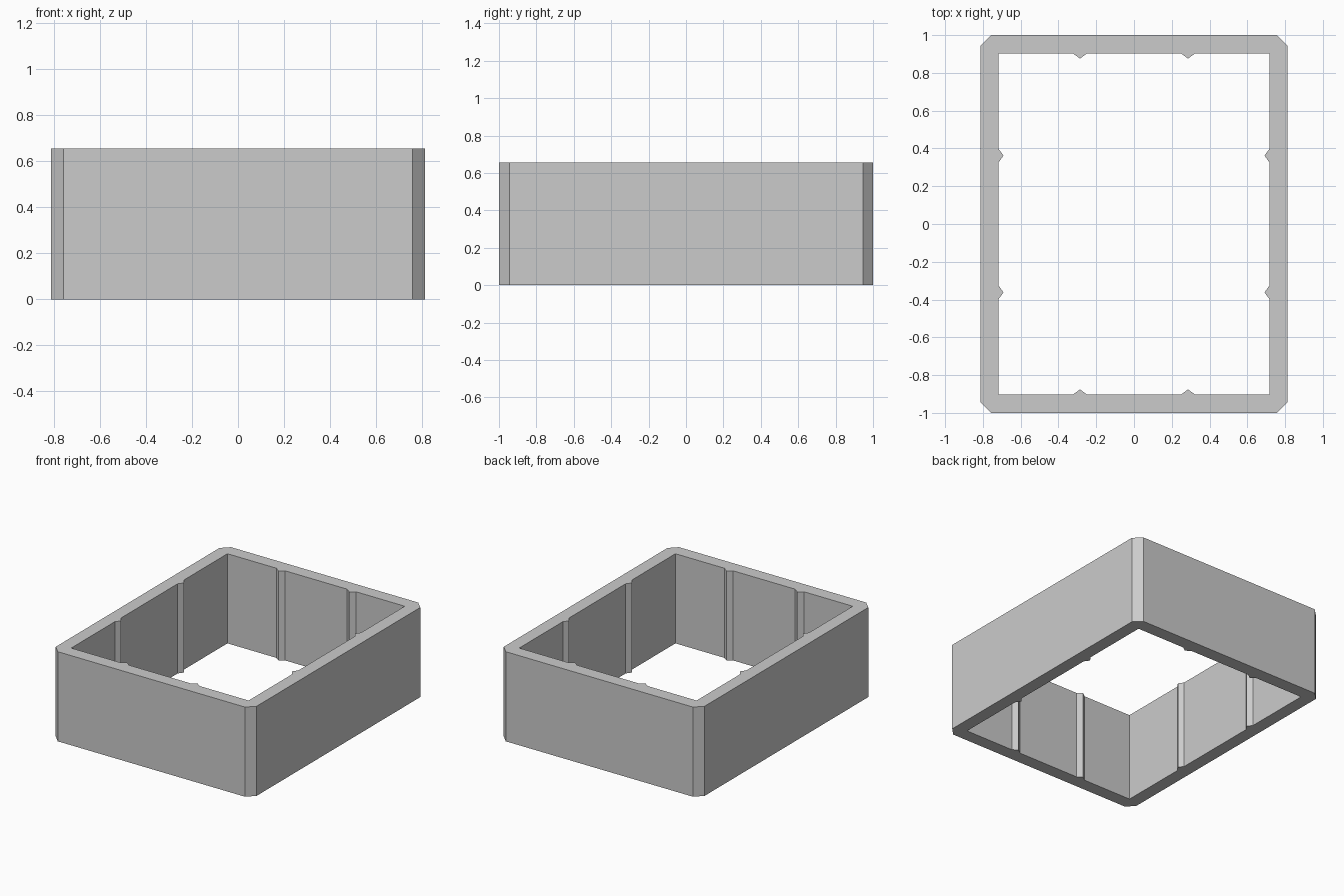
import bpy
import bmesh
from mathutils import Vector

cube = bpy.data.objects.get("Cube")
if cube:
    bpy.data.objects.remove(cube, do_unlink=True)

HEIGHT = 0.655
OUT_X, OUT_Y, CHAMFER = 0.812, 1.0, 0.055
IN_X, IN_Y = 0.717, 0.902
RIB_X, RIB_Y = 0.286, 0.362      # rib centres along the end and side walls
RIB_HALF, RIB_DEPTH = 0.036, 0.026


def mirror_quadrant(points):
    """Repeat a counter-clockwise first-quadrant outline in all four quadrants."""
    half = points + [(-x, y) for x, y in reversed(points)]
    return half + [(-x, -y) for x, y in half]


def add_loop(bm, points):
    verts = [bm.verts.new((x, y, 0)) for x, y in points]
    return [bm.edges.new((v, verts[i - 1])) for i, v in enumerate(verts)]


# Outer outline with chamfered corners
outer = mirror_quadrant([(OUT_X, OUT_Y - CHAMFER), (OUT_X - CHAMFER, OUT_Y)])

# Inner outline with pointed ribs
inner = mirror_quadrant([
    (IN_X, RIB_Y - RIB_HALF), (IN_X - RIB_DEPTH, RIB_Y), (IN_X, RIB_Y + RIB_HALF),
    (IN_X, IN_Y),
    (RIB_X + RIB_HALF, IN_Y), (RIB_X, IN_Y - RIB_DEPTH), (RIB_X - RIB_HALF, IN_Y),
])

# Fill the ring between the outlines and raise it into a wall
bm = bmesh.new()
edges = add_loop(bm, outer) + add_loop(bm, inner)
bmesh.ops.triangle_fill(bm, edges=edges, use_beauty=True, use_dissolve=False,
                        normal=Vector((0, 0, 1)))
raised = bmesh.ops.extrude_face_region(bm, geom=bm.faces[:], use_keep_orig=True)
top = [g for g in raised["geom"] if isinstance(g, bmesh.types.BMVert)]
bmesh.ops.translate(bm, verts=top, vec=(0, 0, HEIGHT))
bmesh.ops.recalc_face_normals(bm, faces=bm.faces[:])

mesh = bpy.data.meshes.new("ribbed_frame")
bm.to_mesh(mesh)
bm.free()
frame = bpy.data.objects.new("ribbed_frame", mesh)
bpy.context.collection.objects.link(frame)

# Plain grey
grey = bpy.data.materials.new("light_grey")
grey.use_nodes = True
color = (0.6, 0.6, 0.6, 1)
grey.diffuse_color = color
grey.node_tree.nodes["Principled BSDF"].inputs["Base Color"].default_value = color
mesh.materials.append(grey)
